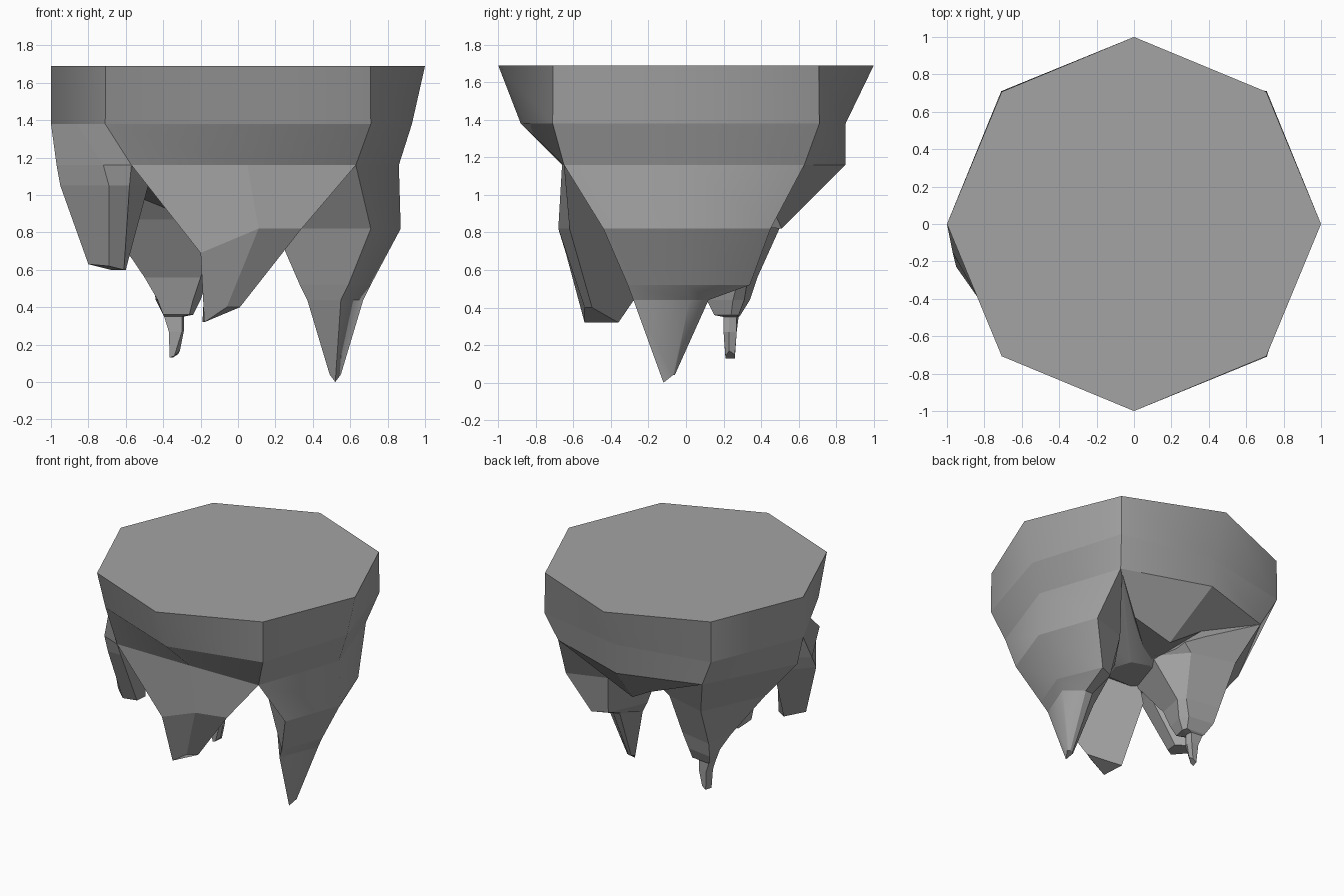
import bpy
import bmesh
from math import cos, sin, radians

# Remove the default cube only
default_cube = bpy.data.objects.get("Cube")
if default_cube:
    bpy.data.objects.remove(default_cube, do_unlink=True)

# Single stone colour
stone_colour = (0.37, 0.37, 0.37, 1.0)
stone = bpy.data.materials.new("grey_stone")
stone.use_nodes = True
stone.diffuse_color = stone_colour
shader = stone.node_tree.nodes["Principled BSDF"]
shader.inputs["Base Color"].default_value = stone_colour
shader.inputs["Roughness"].default_value = 0.9


def level(height, *points):
    """Flat cross-section: place (x, y) points at one height."""
    return [(x, y, height) for x, y in points]


def loft(name, rows, soft=()):
    """Skin equal-length cross-sections and cap both ends.
    Corner columns listed in soft are shaded smooth, every other edge is sharp."""
    mesh = bpy.data.meshes.new(name)
    bm = bmesh.new()
    rings = [[bm.verts.new(point) for point in row] for row in rows]
    for upper, lower in zip(rings, rings[1:]):
        count = len(upper)
        for i in range(count):
            j = (i + 1) % count
            bm.faces.new((upper[i], upper[j], lower[j], lower[i]))
    bm.faces.new(rings[0])
    bm.faces.new(rings[-1])
    bmesh.ops.recalc_face_normals(bm, faces=bm.faces)
    for face in bm.faces:
        face.smooth = True
    for edge in bm.edges:
        edge.smooth = False
    for upper, lower in zip(rings, rings[1:]):
        for i in soft:
            bm.edges.get((upper[i], lower[i])).smooth = True
    bm.to_mesh(mesh)
    bm.free()
    mesh.materials.append(stone)
    rock = bpy.data.objects.new(name, mesh)
    bpy.context.collection.objects.link(rock)


# Octagonal crown, tapering to a small core that ties the spikes together
RIM, SHOULDER, WAIST, KNEE = 1.69, 1.38, 1.16, 0.82
octagon = [(cos(radians(a)), sin(radians(a))) for a in range(0, 360, 45)]
waist = [(.86, 0), (.65, .63), (0, .85), (-.6, .66),
         (-.95, 0), (-.57, -.66), (.05, -.66), (.63, -.65)]
loft("crown", [
    level(RIM, *octagon),
    level(SHOULDER, (.93, 0), (.71, .71), (0, .85), (-.71, .71),
          (-1, 0), (-.71, -.6), (0, -.88), (.71, -.71)),
    level(WAIST, *waist),
    level(KNEE, *[(x * .2, y * .2) for x, y in waist]),
], soft=range(0, 8, 2))

# Long spike on the model's left: front, outer, back, back inner, inner corners
loft("left_spike", [
    level(WAIST, (.63, -.65), (.86, 0), (.65, .63), (.62, .61), (.1, 0)),
    level(KNEE, (.71, -.44), (.87, 0), (.71, .45), (.42, .35), (.2, .03)),
    level(.52, (.59, -.31), (.71, .01), (.57, .34), (.46, .29), (.33, 0)),
    level(.44, (.55, -.28), (.67, .02), (.54, .12), (.48, .12), (.37, 0)),
    [(.52, -.12, 0), (.55, -.07, .04), (.53, -.06, .04),
     (.51, -.06, .04), (.49, -.08, .04)],
], soft=[1])

# Broad blunt spike at the front: left edge, middle, right edge, inner
loft("front_spike", [
    level(WAIST, (-.57, -.66), (.05, -.66), (.63, -.65), (0, -.05)),
    [(-.2, -.64, .69), (.11, -.68, KNEE), (.34, -.62, KNEE), (-.17, -.1, .7)],
    [(-.18, -.54, .32), (-.06, -.54, .4), (.01, -.5, .4), (-.19, -.36, .32)],
])

# Short stump on the model's right: outer, front, front inner, inner, back
loft("right_stump", [
    level(SHOULDER, (-1, 0), (-.86, -.29), (-.71, -.6), (-.5, -.45), (-.7, 0)),
    level(WAIST, (-.97, -.15), (-.72, -.6), (-.57, -.66), (-.5, -.5), (-.75, 0)),
    level(1.05, (-.95, -.23), (-.69, -.6), (-.58, -.6), (-.48, -.42), (-.75, 0)),
    [(-.8, -.32, .63), (-.69, -.42, .62), (-.61, -.36, .6),
     (-.6, -.27, .6), (-.68, -.22, .6)],
])

# Stepped spike at the back right: back, outer, front, inner, middle of back.
# Its upper part reaches the centre and closes the gap between the others.
loft("back_right_spike", [
    level(WAIST, (-.6, .66), (-.95, 0), (-.5, -.3), (.3, -.1), (.2, .5)),
    level(.87, (-.49, .52), (-.71, .05), (-.1, -.15), (.02, .22), (-.16, .43)),
    level(.56, (-.46, .38), (-.5, .17), (-.2, .08), (-.16, .28), (-.2, .33)),
    level(.44, (-.44, .34), (-.43, .2), (-.24, .11), (-.2, .25), (-.24, .31)),
    level(.36, (-.4, .29), (-.4, .2), (-.26, .15), (-.24, .24), (-.25, .28)),
    level(.35, (-.39, .28), (-.395, .2), (-.3, .2), (-.29, .23), (-.3, .27)),
    level(.27, (-.36, .27), (-.37, .2), (-.3, .2), (-.29, .23), (-.3, .27)),
    [(-.35, .26, .13), (-.365, .21, .13), (-.34, .21, .14),
     (-.31, .23, .17), (-.32, .26, .15)],
])

# Low overhanging ledge at the back
loft("back_ledge", [
    level(WAIST, (.65, .63), (0, .85), (-.6, .66), (0, 0)),
    [(.37, .45, .95), (.1, .51, KNEE), (-.11, .6, .95), (0, .15, .85)],
])
